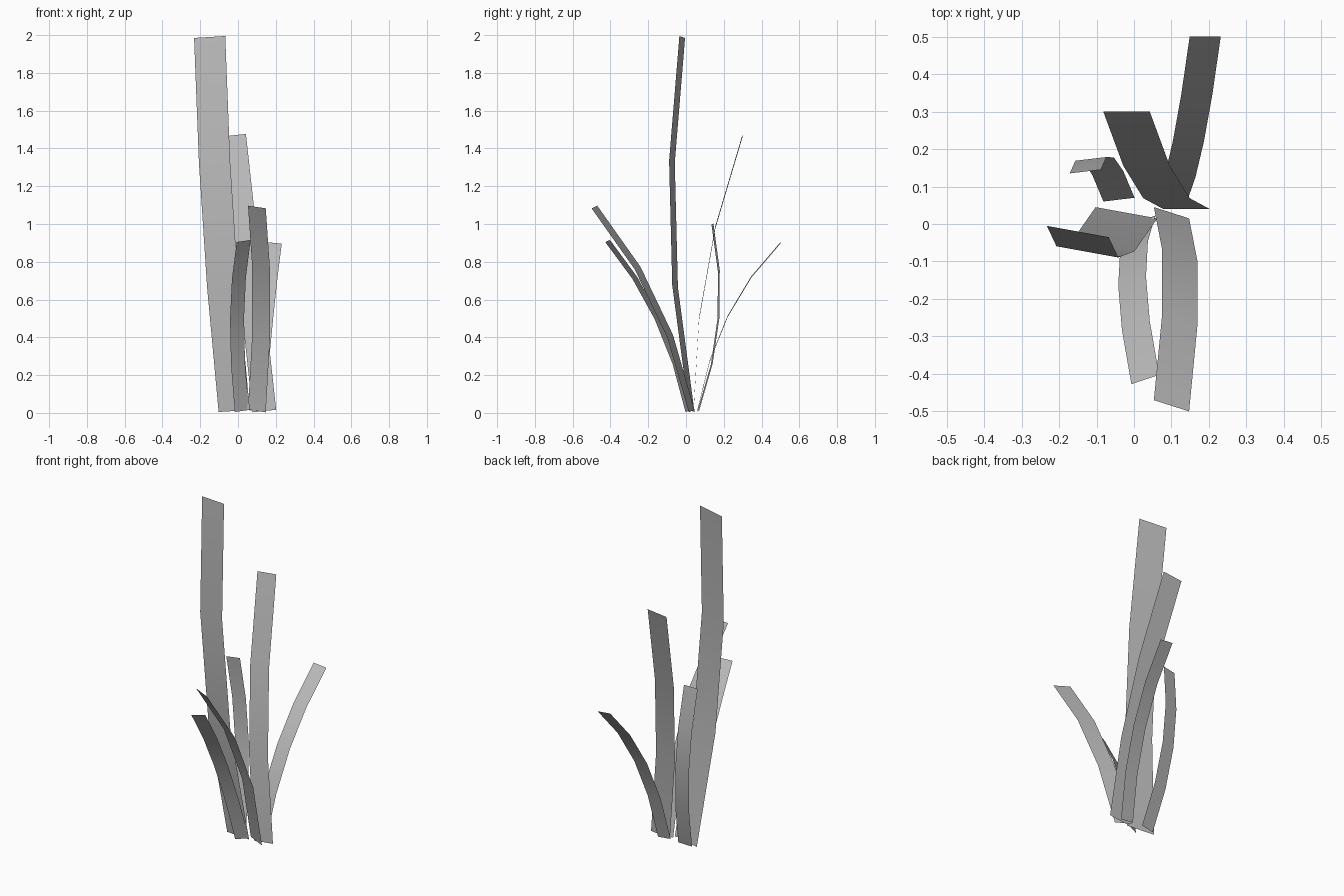
import bpy
from mathutils import Vector

cube = bpy.data.objects.get("Cube")
if cube:
    bpy.data.objects.remove(cube, do_unlink=True)

# Single plain colour for all leaves
grey = bpy.data.materials.new("leaf_grey")
grey.use_nodes = True
colour = (0.5, 0.5, 0.5, 1)
grey.diffuse_color = colour
grey.node_tree.nodes["Principled BSDF"].inputs["Base Color"].default_value = colour


def leaf(name, root, tip, bow, width, skew, segments):
    """Bent flat leaf: a cross edge swept from root to tip along a bowed arc."""
    root, tip, bow = Vector((*root, 0.01)), Vector(tip), Vector(bow)
    chord = tip - root
    # The cross edge stays square to the line from root to tip
    rise = -(width * chord.x + skew * chord.y) / chord.z
    half = Vector((width, skew, rise)) / 2

    verts = []
    for step in range(segments + 1):
        t = step / segments
        centre = root + chord * t + bow * (4 * t * (1 - t))
        verts += [centre - half, centre + half]
    faces = [(i, i + 1, i + 3, i + 2) for i in range(0, 2 * segments, 2)]

    mesh = bpy.data.meshes.new(name)
    mesh.from_pydata(verts, [], faces)
    mesh.materials.append(grey)
    mesh.shade_smooth()
    bpy.context.collection.objects.link(bpy.data.objects.new(name, mesh))


# Tall upright leaves
leaf("tall_leaf", root=(-0.02, 0.03), tip=(-0.15, -0.02, 1.99),
     bow=(-0.02, -0.08, 0), width=0.165, skew=-0.03, segments=3)
leaf("tall_rear_leaf", root=(0.14, 0.04), tip=(-0.02, 0.3, 1.47),
     bow=(0, -0.065, 0), width=0.124, skew=0, segments=3)

# Leaves bending to the rear
leaf("left_rear_leaf", root=(0.1, 0.06), tip=(0.19, 0.5, 0.9),
     bow=(0, -0.06, 0.055), width=0.083, skew=0, segments=4)
leaf("right_rear_leaf", root=(-0.04, 0.065), tip=(-0.13, 0.14, 1),
     bow=(-0.01, 0.07, 0), width=0.083, skew=0.01, segments=4)

# Leaves bending to the front
leaf("left_front_leaf", root=(0.1, 0.03), tip=(0.1, -0.485, 1.09),
     bow=(0.025, 0.065, 0.04), width=0.094, skew=-0.03, segments=3)
leaf("right_front_leaf", root=(0.02, 0.01), tip=(0.03, -0.415, 0.91),
     bow=(-0.03, 0.05, 0.04), width=0.074, skew=0.025, segments=4)
